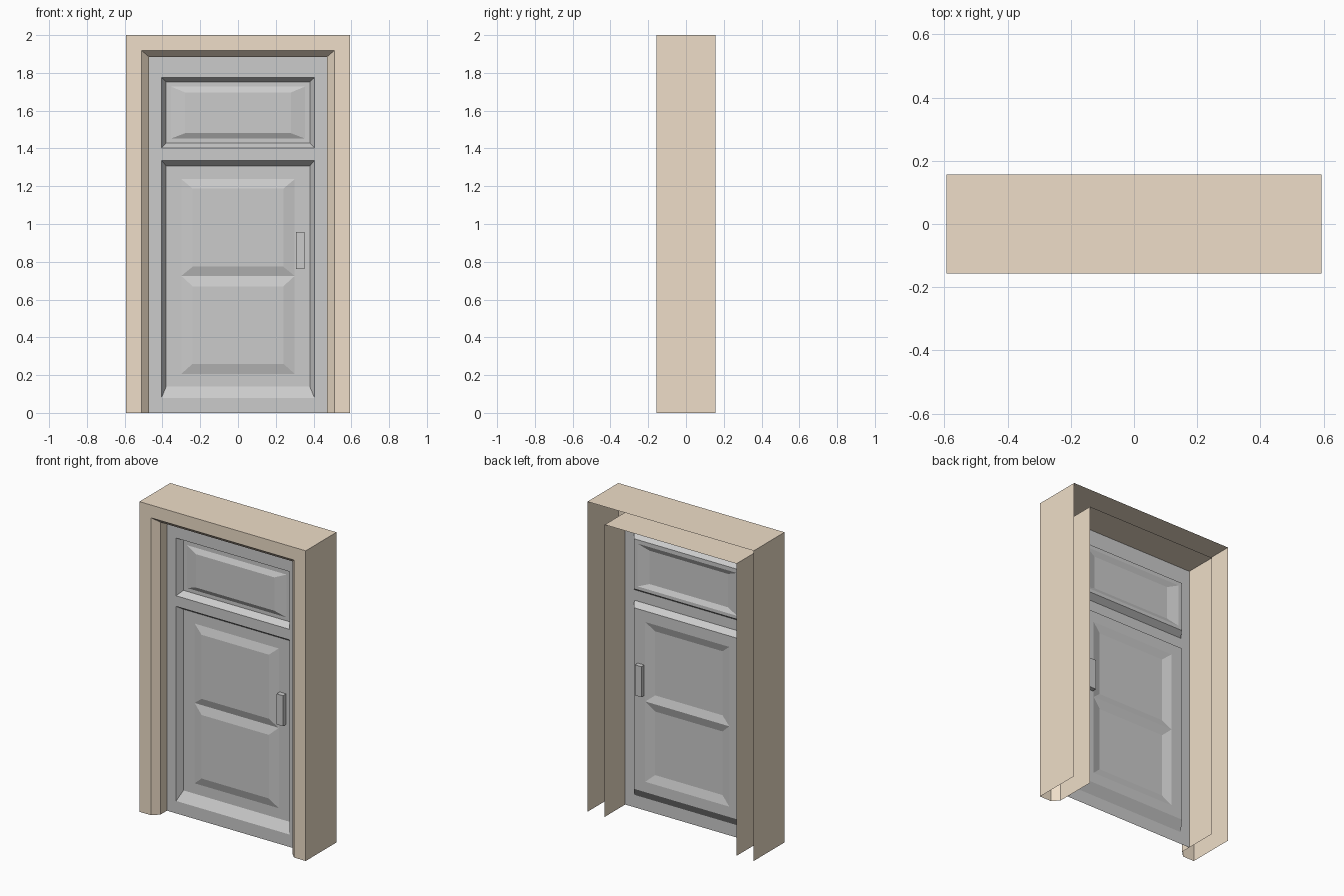
import bpy, bmesh

if "Cube" in bpy.data.objects:
    bpy.data.objects.remove(bpy.data.objects["Cube"])

def make_object(name, bm, color=None):
    bmesh.ops.remove_doubles(bm, verts=bm.verts, dist=1e-5)
    me = bpy.data.meshes.new(name)
    bm.to_mesh(me)
    bm.free()
    ob = bpy.data.objects.new(name, me)
    bpy.context.collection.objects.link(ob)
    if color:
        mat = bpy.data.materials.new(name + "_paint")
        mat.diffuse_color = (*color, 1)
        mat.use_nodes = True
        mat.node_tree.nodes["Principled BSDF"].inputs["Base Color"].default_value = mat.diffuse_color
        me.materials.append(mat)
    return ob

def add_face(bm, pts):
    f = bm.faces.new([bm.verts.new(p) for p in pts])
    if f.calc_area() < 1e-6:          # skip collapsed border strips
        bmesh.ops.delete(bm, geom=list(f.verts), context='VERTS')

def corners(rect):
    x0, z0, x1, z1, y = rect
    return [(x0, y, z0), (x1, y, z0), (x1, y, z1), (x0, y, z1)]

def nested(bm, rects, cap=True):
    """Join concentric rectangles (x0, z0, x1, z1, y) facing -y, then fill the last."""
    for a, b in zip(rects, rects[1:]):
        a, b = corners(a), corners(b)
        for i in range(4):
            j = (i + 1) % 4
            add_face(bm, (a[i], a[j], b[j], b[i]))
    if cap:
        add_face(bm, corners(rects[-1]))

# Door surround: open-backed profile (side inset, top inset, y) swept up, across and down
W, H, D = 0.593, 2.0, 0.157
profile = [(0, 0, D), (0, 0, -D), (0.083, 0.082, -D),
           (0.123, 0.116, -0.117), (0.123, 0.116, D)]
bm = bmesh.new()
rows = [[(-W + dx, y, 0), (-W + dx, y, H - dz), (W - dx, y, H - dz), (W - dx, y, 0)]
        for dx, dz, y in profile]
for a, b in zip(rows, rows[1:]):
    for i in range(3):
        add_face(bm, (a[i], b[i], b[i + 1], a[i + 1]))
make_object("door_surround", bm, (0.86, 0.73, 0.58))

# Door leaf: one pressed sheet with recessed panels and raised fields
FACE, FLOOR, FIELD = -0.052, -0.013, -0.029
bm = bmesh.new()
# upper panel
nested(bm, [(-0.47, 1.37, 0.47, 1.884, FACE), (-0.405, 1.403, 0.405, 1.775, FACE),
            (-0.38, 1.43, 0.38, 1.753, FLOOR), (-0.355, 1.452, 0.355, 1.728, FLOOR),
            (-0.28, 1.481, 0.28, 1.696, FIELD)])
# lower panel recess
nested(bm, [(-0.47, 0, 0.47, 1.37, FACE), (-0.405, 0.08, 0.405, 1.335, FACE),
            (-0.38, 0.14, 0.38, 1.308, FLOOR)], cap=False)
# two raised fields sharing the middle line
nested(bm, [(-0.38, 0.14, 0.38, 0.725, FLOOR), (-0.3, 0.207, 0.3, 0.725, FLOOR),
            (-0.24, 0.26, 0.24, 0.67, FIELD)])
nested(bm, [(-0.38, 0.725, 0.38, 1.308, FLOOR), (-0.3, 0.725, 0.3, 1.237, FLOOR),
            (-0.24, 0.774, 0.24, 1.187, FIELD)])
make_object("door_leaf", bm)

# Handle: block standing out on both sides of the leaf
bm = bmesh.new()
bmesh.ops.create_cube(bm, size=1)
bmesh.ops.scale(bm, vec=(0.046, 0.062, 0.197), verts=bm.verts)
bmesh.ops.translate(bm, vec=(0.33, -0.014, 0.86), verts=bm.verts)
make_object("handle", bm)
